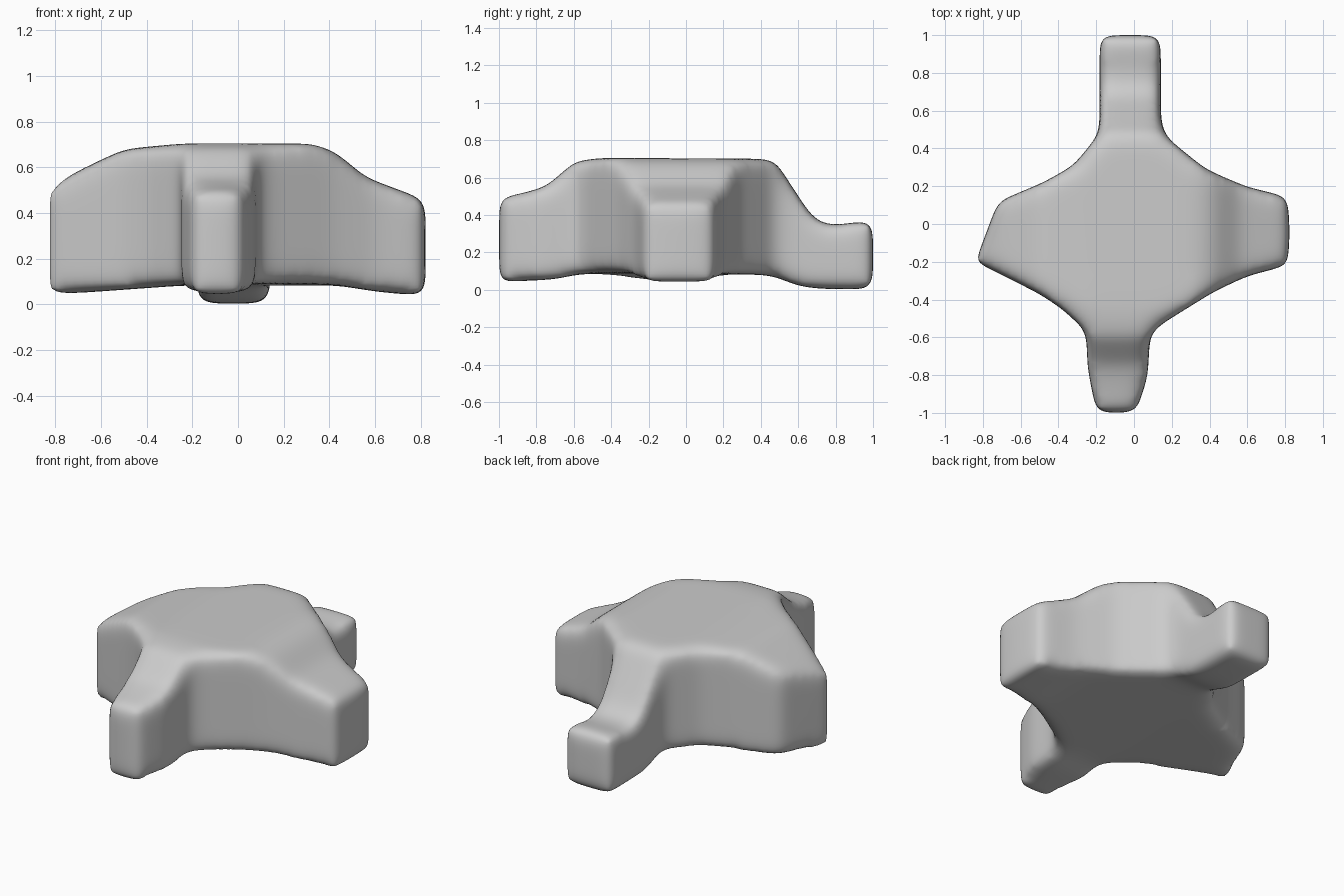
import bpy, bmesh

if "Cube" in bpy.data.objects:
    bpy.data.objects.remove(bpy.data.objects["Cube"])

# Plan outline, counter-clockwise: front arm, right arm, back arm, left arm
OUTLINE = [(-.2, -1), (.012, -1), (.075, -.8), (.082, -.59), (.13, -.54), (.42, -.36),
           (.6, -.275), (.815, -.22), (.825, -.05), (.815, .145), (.6, .195), (.38, .29),
           (.17, .46), (.142, .53), (.142, 1), (-.182, 1), (-.182, .48), (-.32, .31),
           (-.48, .22), (-.72, .12), (-.84, -.2), (-.5, -.37), (-.38, -.45),
           (-.25, -.57), (-.248, -.75)]

# Height profiles: top and underside, along x and along y
TOP_X = [(-.83, .51), (-.7, .585), (-.5, .68), (-.24, .705), (.34, .705), (.43, .665), (.56, .555), (.83, .455)]
TOP_Y = [(-1, .495), (-.9, .51), (-.75, .55), (-.59, .69), (-.45, .705), (.47, .7), (.66, .41),
         (.72, .355), (.8, .345), (1, .375)]
LOW_X = [(-.83, .04), (-.2, .085), (.4, .09), (.6, .055), (.83, .035)]
LOW_Y = [(-1, .04), (-.7, .055), (-.55, .09), (.45, .08), (.6, .02), (.7, .005), (1, 0)]


def lerp(profile, t):
    if t <= profile[0][0]:
        return profile[0][1]
    for (a, u), (b, v) in zip(profile, profile[1:]):
        if t <= b:
            return u + (v - u) * (t - a) / (b - a)
    return profile[-1][1]


# Flat plan, sliced along the profile stations
bm = bmesh.new()
bm.faces.new([bm.verts.new((x, y, 0)) for x, y in OUTLINE])
bmesh.ops.triangulate(bm, faces=bm.faces[:])
extra = [i * .1 for i in range(-9, 10)]
for axis, profs in ((0, (TOP_X, LOW_X)), (1, (TOP_Y, LOW_Y))):
    stations = {round(p[0], 3) for prof in profs for p in prof} | set(extra)
    for s in sorted(stations):
        co, no = [0, 0, 0], [0, 0, 0]
        co[axis], no[axis] = s, 1
        bmesh.ops.bisect_plane(bm, geom=bm.verts[:] + bm.edges[:] + bm.faces[:],
                               dist=1e-5, plane_co=co, plane_no=no)

# Extrude and shape the top and underside
base = bm.verts[:]
out = bmesh.ops.extrude_face_region(bm, geom=bm.faces[:], use_keep_orig=True)
top = [g for g in out["geom"] if isinstance(g, bmesh.types.BMVert)]
for v in base:
    v.co.z = min(lerp(LOW_X, v.co.x), lerp(LOW_Y, v.co.y))
for v in top:
    v.co.z = min(lerp(TOP_X, v.co.x), lerp(TOP_Y, v.co.y))
bmesh.ops.recalc_face_normals(bm, faces=bm.faces[:])
mesh = bpy.data.meshes.new("four_armed_body")
bm.to_mesh(mesh)
bm.free()
body = bpy.data.objects.new("four_armed_body", mesh)
bpy.context.collection.objects.link(body)

# Soften every edge into one continuous skin
rem = body.modifiers.new("skin", 'REMESH')
rem.mode = 'VOXEL'
rem.voxel_size = .022
rem.use_smooth_shade = True
smooth = body.modifiers.new("soften", 'SMOOTH')
smooth.factor = .5
smooth.iterations = 50
